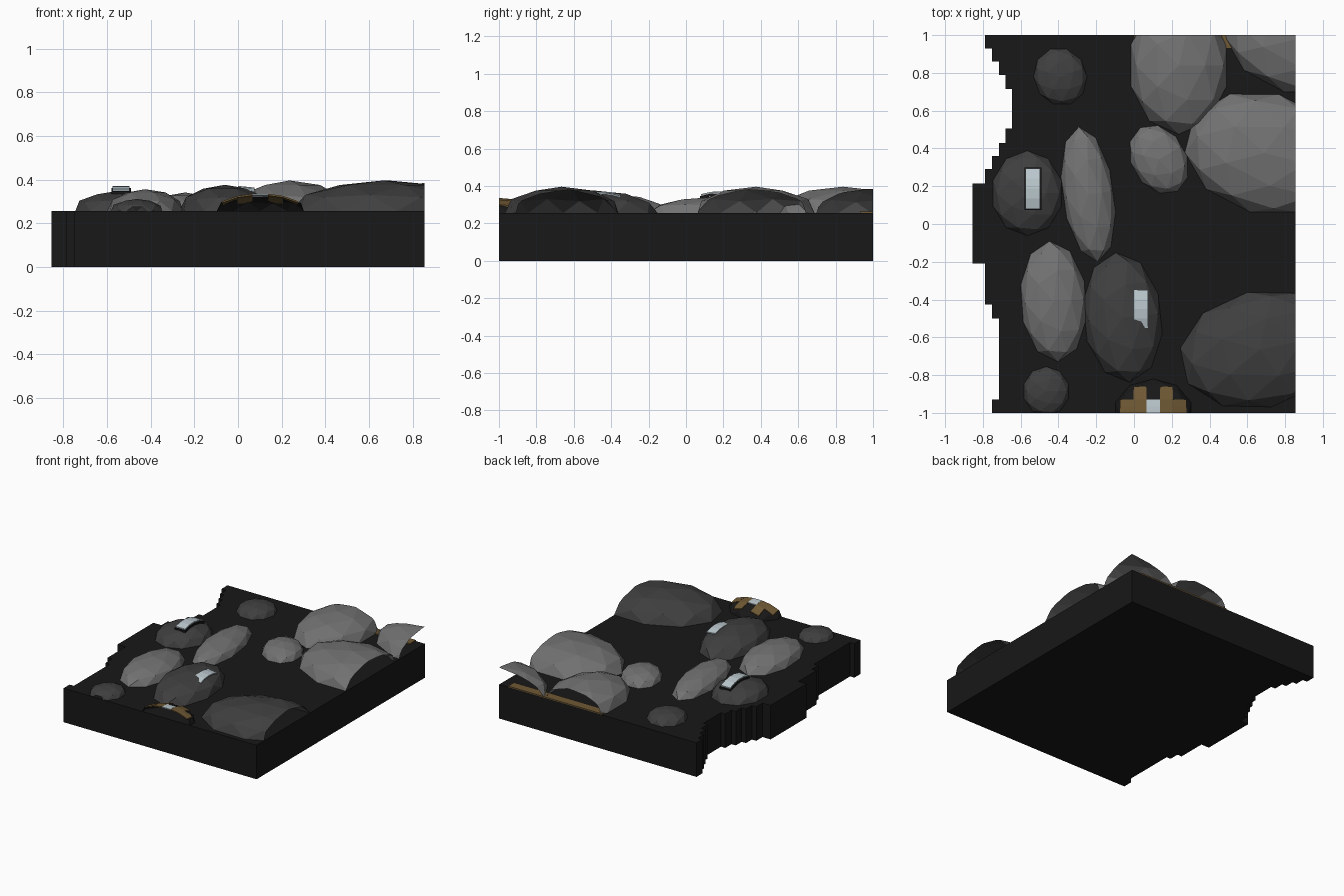
import bpy, bmesh
from math import radians, sqrt
from mathutils import Matrix, Vector

if "Cube" in bpy.data.objects:
    bpy.data.objects.remove(bpy.data.objects["Cube"])

TOP = 0.256          # top of the slab
XE = 0.855           # right edge of the slab


def material(name, r, g, b):
    m = bpy.data.materials.new(name)
    m.diffuse_color = (r, g, b, 1)
    m.use_nodes = True
    m.node_tree.nodes["Principled BSDF"].inputs["Base Color"].default_value = m.diffuse_color
    return m


BLACK = material("black", 0.009, 0.009, 0.009)
DARK = material("dark_grey", 0.05, 0.05, 0.05)
LIGHT = material("light_grey", 0.17, 0.17, 0.17)
BROWN = material("brown", 0.16, 0.1, 0.035)
PALE = material("pale", 0.5, 0.58, 0.62)


def finish(bm, name, mat):
    bmesh.ops.recalc_face_normals(bm, faces=bm.faces)
    me = bpy.data.meshes.new(name)
    bm.to_mesh(me)
    bm.free()
    me.materials.append(mat)
    ob = bpy.data.objects.new(name, me)
    bpy.context.collection.objects.link(ob)
    return ob


def dome(name, x, y, rx, ry, h, rot, mat):
    """Low-poly ellipsoid cap, trimmed to the slab's edges and left hollow."""
    bm = bmesh.new()
    m = (Matrix.Translation((x, y, TOP)) @ Matrix.Rotation(radians(rot), 4, 'Z')
         @ Matrix.Diagonal((rx, ry, h, 1)))
    bmesh.ops.create_icosphere(bm, subdivisions=2, radius=1, matrix=m)
    for co, no in (((0, 0, TOP - 0.004), (0, 0, -1)), ((XE, 0, 0), (1, 0, 0)),
                   ((0, 1, 0), (0, 1, 0)), ((0, -1, 0), (0, -1, 0))):
        bmesh.ops.bisect_plane(bm, geom=bm.verts[:] + bm.edges[:] + bm.faces[:],
                               plane_co=co, plane_no=no, clear_outer=True)
    # keep the cap facing up
    ob = finish(bm, name, mat)
    if sum(p.normal.z for p in ob.data.polygons) < 0:
        ob.data.flip_normals()


def patch(name, x0, x1, y0, y1, height, mat, n=4, thick=0.008):
    """Thin curved tile whose top follows height(x, y)."""
    bm = bmesh.new()
    rows = []
    for j in range(n + 1):
        y = y0 + (y1 - y0) * j / n
        rows.append([bm.verts.new((x, y, height(x, y) - d))
                     for x, d in ((x0, 0), (x1, 0), (x1, thick), (x0, thick))])
    for a, b in zip(rows, rows[1:]):
        for k in range(4):
            bm.faces.new((a[k], a[(k + 1) % 4], b[(k + 1) % 4], b[k]))
    bm.faces.new(rows[0])
    bm.faces.new(rows[-1])
    finish(bm, name, mat)


# Slab with stepped left side: (x of edge, lower y of that step)
steps = [(-0.788, 0.93), (-0.751, 0.86), (-0.716, 0.79), (-0.68, 0.715),
         (-0.645, 0.505), (-0.68, 0.43), (-0.716, 0.36), (-0.751, 0.29),
         (-0.788, 0.215), (-0.855, -0.21), (-0.788, -0.425), (-0.751, -0.5),
         (-0.716, -0.93), (-0.751, -1.0)]
outline, y = [(XE, -1), (XE, 1)], 1
for x, low in steps:
    outline += [(x, y), (x, low)]
    y = low
bm = bmesh.new()
face = bm.faces.new([bm.verts.new((x, y, 0)) for x, y in outline])
side = bmesh.ops.extrude_face_region(bm, geom=[face], use_keep_orig=True)
bmesh.ops.translate(bm, vec=(0, 0, TOP),
                    verts=[v for v in side["geom"] if isinstance(v, bmesh.types.BMVert)])
finish(bm, "slab", BLACK)

# Rounded bumps: x, y, radius x, radius y, height, turn, material
bumps = [(-0.39, 0.78, 0.14, 0.155, 0.065, 20, DARK),
         (-0.565, 0.163, 0.19, 0.225, 0.09, 0, DARK),
         (-0.242, 0.157, 0.137, 0.36, 0.085, 8, LIGHT),
         (-0.425, -0.41, 0.177, 0.32, 0.1, 4, LIGHT),
         (-0.06, -0.495, 0.21, 0.345, 0.12, 6, DARK),
         (-0.465, -0.885, 0.123, 0.13, 0.055, 0, DARK),
         (0.237, 0.84, 0.265, 0.365, 0.14, 0, LIGHT),
         (0.87, 0.98, 0.4, 0.29, 0.13, -15, LIGHT),
         (0.69, 0.375, 0.43, 0.32, 0.14, -14, LIGHT),
         (0.132, 0.342, 0.145, 0.195, 0.075, 30, LIGHT),
         (0.665, -0.665, 0.43, 0.31, 0.14, 12, DARK)]
for i, b in enumerate(bumps):
    dome(f"bump_{i + 1}", *b)

# Front edge hump with coloured tiles
dome("front_hump", 0.102, -1.0, 0.21, 0.18, 0.078, 0, BLACK)


def hump(x, y):
    return TOP + 0.08 * sqrt(max(0, 1 - ((x - 0.102) / 0.21) ** 2 - ((y + 1) / 0.19) ** 2))


for i, (y1, mat) in enumerate([(-0.93, BROWN), (-0.86, BROWN), (-0.93, PALE),
                               (-0.86, BROWN), (-0.93, BROWN)]):
    x = -0.073 + 0.07 * i
    patch(f"hump_tile_{i + 1}", x, x + 0.07, -1, y1, hump, mat, n=2)

# Brown strip beneath the back bumps
patch("back_strip", 0, 0.78, 0.93, 1, lambda x, y: TOP + 0.008, BROWN, n=1)

# Curved highlights on dark backing
def arch(cy, peak, slope=0.0, cx=0.0):
    return lambda x, y: peak - 1.8 * (y - cy) ** 2 + slope * (x - cx)


patch("left_highlight_backing", -0.58, -0.49, 0.075, 0.3, arch(0.17, 0.362), BLACK, thick=0.015)
patch("left_highlight", -0.575, -0.497, 0.08, 0.295, arch(0.17, 0.371), PALE)
patch("middle_highlight", 0.0, 0.075, -0.55, -0.35, arch(-0.45, 0.366, -0.1, 0.05), PALE)
